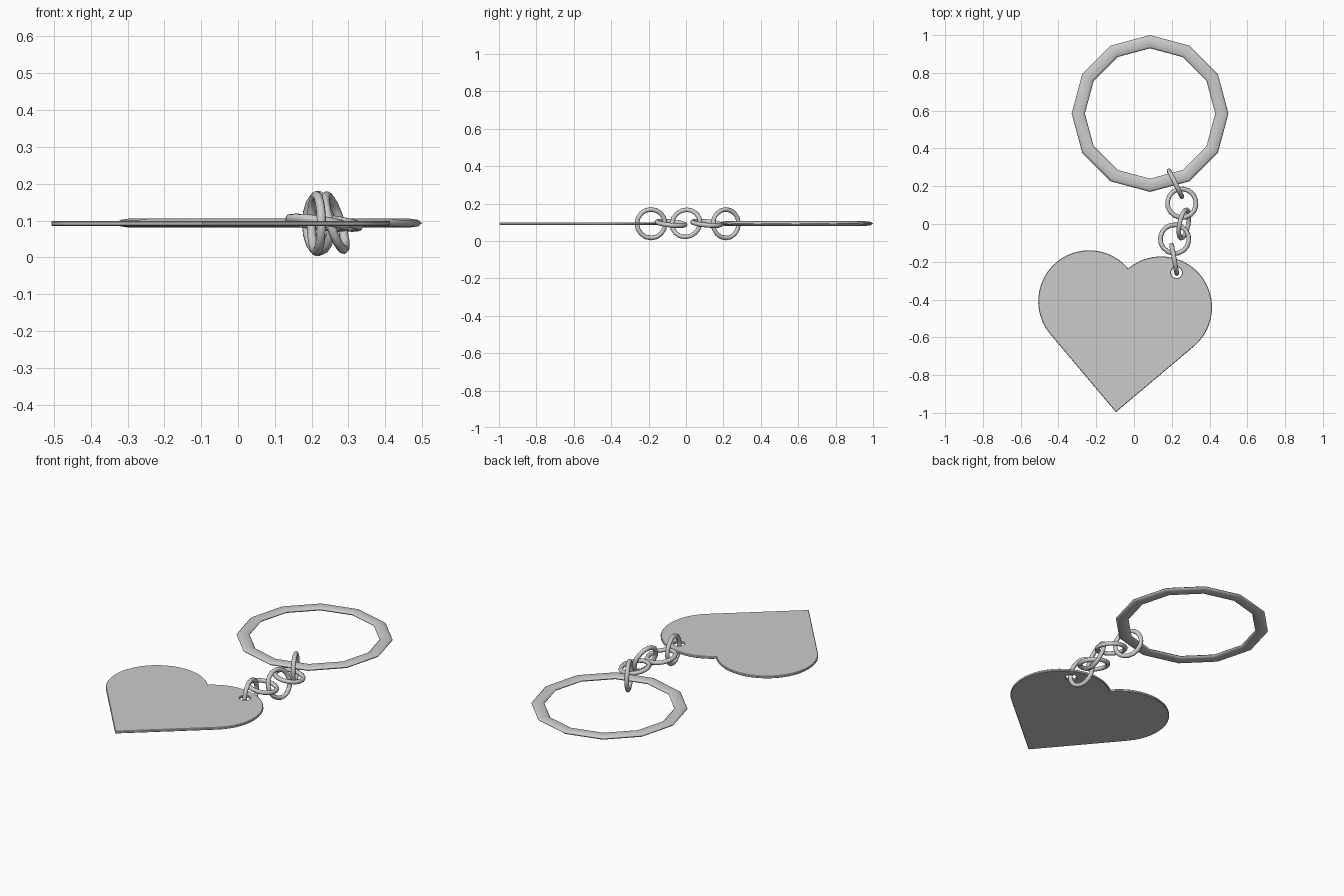
import bpy, math
from mathutils import Vector

if "Cube" in bpy.data.objects:
    bpy.data.objects.remove(bpy.data.objects["Cube"])

Z = 0.093  # height of the mid plane


def smooth(obj, angle):
    bpy.ops.object.select_all(action='DESELECT')
    obj.select_set(True)
    bpy.context.view_layer.objects.active = obj
    bpy.ops.object.shade_smooth_by_angle(angle=math.radians(angle))


def ring(name, centre, normal, major, minor, segs, sides, flat=1.0):
    bpy.ops.mesh.primitive_torus_add(major_radius=major, minor_radius=minor,
                                     major_segments=segs, minor_segments=sides)
    o = bpy.context.object
    o.name = name
    o.location = centre
    o.scale.z = flat
    o.rotation_euler = Vector(normal).to_track_quat('Z', 'Y').to_euler()
    smooth(o, 60)
    return o


# twelve-sided flattened key ring
ring("key_ring", (0.085, 0.585, Z), (0, 0, 1), 0.38, 0.035, 12, 8, 0.35)

# chain links, alternately upright and lying flat
links = [((0.22, 0.213, 0.092), (0.15, 0.075, 0)),
         ((0.253, 0.11, 0.094), (0.13, 0.1, 1)),
         ((0.264, 0.0, 0.094), (0.95, -0.19, 0.31)),
         ((0.215, -0.08, 0.094), (0.13, 0.1, 1)),
         ((0.213, -0.187, 0.092), (0.165, 0.03, 0))]
for i, (c, n) in enumerate(links):
    ring(f"chain_link_{i + 1}", c, n, 0.0765, 0.0125, 16, 8)

# heart outline: a square on its corner with two half circles
S = 0.54
d = S * math.sqrt(2) / 4
TILT = math.radians(-4.9)
TIP = (-0.096, -0.996)


def arc(cx, cy, r, a0, a1, n):
    return [(cx + r * math.cos(math.radians(a0 + (a1 - a0) * i / n)),
             cy + r * math.sin(math.radians(a0 + (a1 - a0) * i / n))) for i in range(n + 1)]


right = arc(d, 3 * d, S / 2, -45, 135, 24)
left = arc(-d, 3 * d, S / 2, 45, 225, 24)
outline = [(0, 0)] + right + left[1:]
c, s = math.cos(TILT), math.sin(TILT)
outline = [(TIP[0] + x * c - y * s, TIP[1] + x * s + y * c) for x, y in outline]
hole = arc(0.225, -0.257, 0.029, 0, 345, 23)

# heart tag with a hole and slightly softened rim
curve = bpy.data.curves.new("heart_tag", 'CURVE')
curve.dimensions = '2D'
curve.fill_mode = 'BOTH'
for pts in (outline, hole):
    sp = curve.splines.new('POLY')
    sp.points.add(len(pts) - 1)
    for p, (x, y) in zip(sp.points, pts):
        p.co = (x, y, 0, 1)
    sp.use_cyclic_u = True
BEVEL = 0.003
curve.extrude = 0.004
curve.bevel_depth = BEVEL
curve.bevel_resolution = 0
curve.offset = -BEVEL
heart = bpy.data.objects.new("heart_tag", curve)
bpy.context.collection.objects.link(heart)
heart.location.z = Z - 0.001
bpy.ops.object.select_all(action='DESELECT')
heart.select_set(True)
bpy.context.view_layer.objects.active = heart
bpy.ops.object.convert(target='MESH')
smooth(bpy.context.object, 30)
